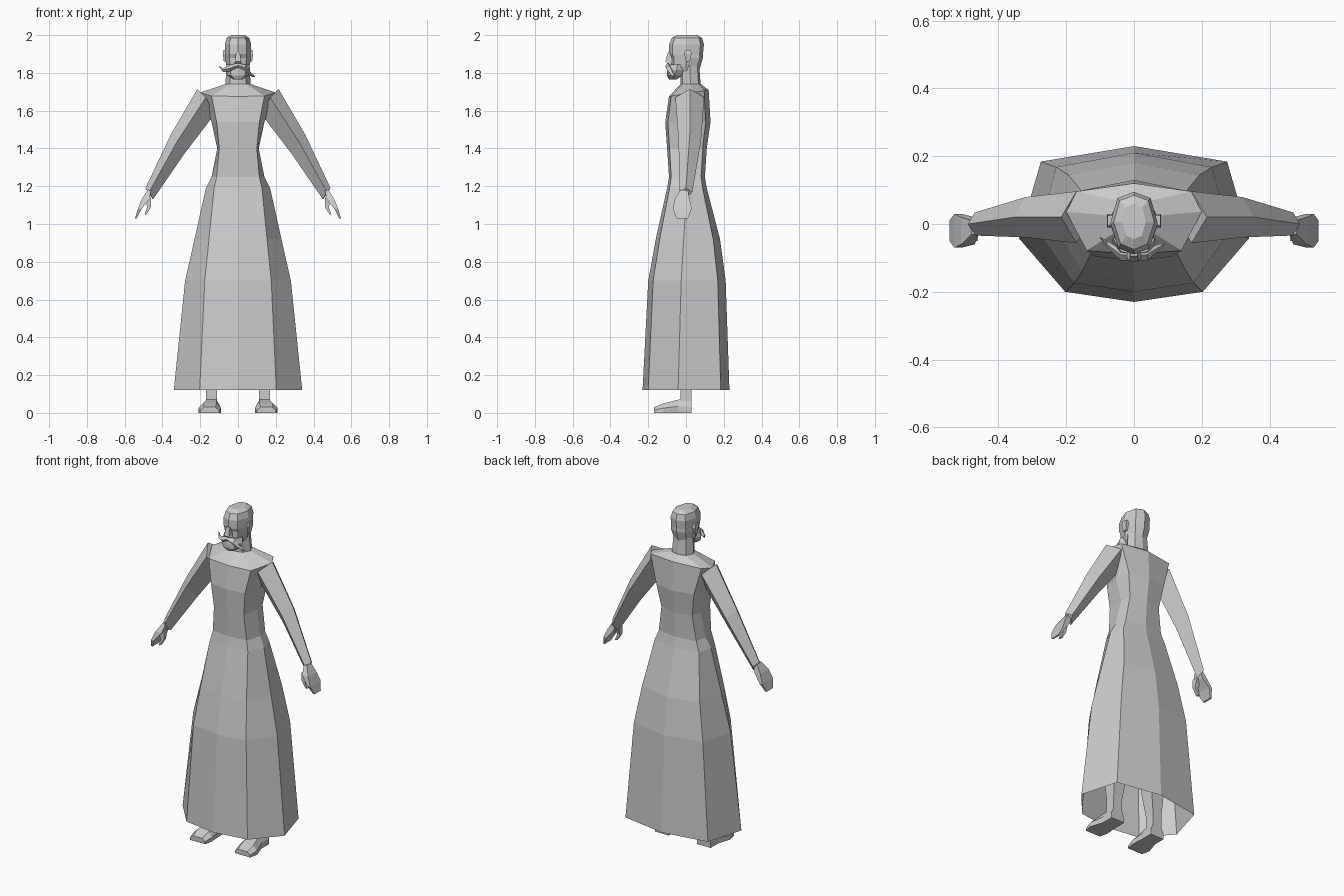
import bpy
import bmesh
from mathutils import Vector

cube = bpy.data.objects.get("Cube")
if cube:
    bpy.data.objects.remove(cube, do_unlink=True)

GREY = (0.6, 0.6, 0.6, 1)
grey = bpy.data.materials.new("plain grey")
grey.use_nodes = True
grey.diffuse_color = GREY
grey.node_tree.nodes["Principled BSDF"].inputs["Base Color"].default_value = GREY


def loft(name, rings, open_start=False, side=1):
    """Skin a list of equal-length point rings into a flat-shaded mesh."""
    bm = bmesh.new()
    loops = [[bm.verts.new((side * x, y, z)) for x, y, z in ring] for ring in rings]
    for low, high in zip(loops, loops[1:]):
        for i in range(len(low)):
            j = (i + 1) % len(low)
            bm.faces.new((low[i], low[j], high[j], high[i]))
    if not open_start:
        bm.faces.new(loops[0])
    bm.faces.new(loops[-1])
    bmesh.ops.recalc_face_normals(bm, faces=bm.faces)
    mesh = bpy.data.meshes.new(name)
    bm.to_mesh(mesh)
    bm.free()
    mesh.materials.append(grey)
    obj = bpy.data.objects.new(name, mesh)
    bpy.context.collection.objects.link(obj)


def both_sides(name, rings):
    """Build a part on the left and its mirror image on the right."""
    for label, side in (("left_", 1), ("right_", -1)):
        loft(label + name, rings, side=side)


def mirrored(half):
    """Complete a ring from its +x half, which runs front centre to back centre."""
    return half + [(-x, y, z) for x, y, z in half[-2:0:-1]]


def box_ring(x, y, z, hx, hy):
    """Horizontal rectangle around a centre, given its half sizes."""
    return [(x + sx * hx, y + sy * hy, z) for sx, sy in ((-1, -1), (1, -1), (1, 1), (-1, 1))]


def oval(z, width, front, back):
    """Eight-sided section for the head, neck, beard and collar."""
    depth = back - front
    return mirrored([(0, front, z),
                     (width * 0.65, front + depth * 0.1, z),
                     (width, front + depth * 0.5, z),
                     (width * 0.7, back - depth * 0.1, z),
                     (0, back, z)])


def robe_section(z, width, front, back, tilt=0):
    """Eight-sided robe section: wide skirts taper in front, narrow waists turn boxy."""
    half = [(0, front),
            (0.05 + 0.45 * width, front * 0.87),
            (width, 0.05 - 0.27 * width + tilt * 0.25),
            (0.02 + 0.75 * width, back * 0.8),
            (0, back)]
    return mirrored([(x, y, z + tilt * y) for x, y in half])


def sleeve_section(x, y, z, size):
    """Diamond with outer, front, under and back corners."""
    reach = size * 1.7
    return [(x + size, y, z + size), (x, y - reach, z),
            (x - size, y, z - size * 2), (x, y + reach, z)]


def shoe_section(y, x, width, top):
    """Flat-soled section with bevelled upper edges."""
    half = [(width, 0), (width, top / 2), (width * 0.6, top)]
    return ([(x + w, y, z) for w, z in half]
            + [(x - w, y, z) for w, z in reversed(half)])


# Robe, open at the hem and closed by sloping shoulders and a collar
robe = [robe_section(*row) for row in (
    (0.12, 0.34, -0.23, 0.23),
    (0.7, 0.28, -0.2, 0.21),
    (0.92, 0.23, -0.16, 0.18),
    (1.19, 0.17, -0.1, 0.11),
    (1.25, 0.14, -0.09, 0.1),
    (1.4, 0.11, -0.1, 0.11),
    (1.54, 0.14, -0.11, 0.13),
    (1.69, 0.2, -0.09, 0.12, 0.16),
)]
loft("robe", robe + [oval(1.74, 0.07, -0.03, 0.08)], open_start=True)

# Sleeves from shoulder over elbow to cuff
both_sides("sleeve", [sleeve_section(*row) for row in (
    (0.17, 0.02, 1.67, 0.045),
    (0.32, 0.02, 1.44, 0.035),
    (0.47, 0, 1.17, 0.02),
)])

# Hands with curled fingers and a thumb
both_sides("hand", [box_ring(*row) for row in (
    (0.47, -0.01, 1.18, 0.01, 0.02),
    (0.49, -0.02, 1.13, 0.02, 0.04),
    (0.52, -0.02, 1.08, 0.01, 0.05),
    (0.54, -0.02, 1.03, 0.005, 0.03),
)])
both_sides("thumb", [box_ring(*row) for row in (
    (0.48, -0.03, 1.14, 0.02, 0.02),
    (0.47, -0.04, 1.09, 0.01, 0.01),
    (0.49, -0.04, 1.05, 0.005, 0.01),
)])

# Legs under the robe, and shoes
both_sides("leg", [box_ring(x, 0, z, r, r) for x, z, r in (
    (0.14, 0.03, 0.03), (0.14, 0.14, 0.03), (0.13, 0.35, 0.05), (0.12, 0.5, 0.04), (0.1, 0.95, 0.07))])
both_sides("shoe", [shoe_section(*row) for row in (
    (0.03, 0.14, 0.045, 0.07),
    (-0.04, 0.14, 0.045, 0.07),
    (-0.12, 0.15, 0.06, 0.05),
    (-0.17, 0.15, 0.05, 0.03),
)])

# Neck and bald head
loft("neck", [oval(1.7, 0.07, -0.03, 0.08), oval(1.84, 0.06, -0.03, 0.07)])
loft("head", [oval(*row) for row in (
    (1.79, 0.045, -0.05, 0.06),
    (1.83, 0.06, -0.08, 0.075),
    (1.88, 0.07, -0.08, 0.09),
    (1.9, 0.07, -0.09, 0.09),
    (1.95, 0.07, -0.09, 0.095),
    (1.985, 0.06, -0.075, 0.085),
    (2, 0.035, -0.045, 0.06),
)])

# Nose, narrow at the bridge, and ears
loft("nose", [box_ring(0, -0.09, z, w, d) for z, w, d in (
    (1.85, 0.02, 0.01), (1.86, 0.015, 0.02), (1.91, 0.01, 0.005))])
both_sides("ear", [box_ring(0.07, 0.01, z, r / 2, r) for z, r in (
    (1.86, 0.01), (1.9, 0.02), (1.92, 0.015))])

# Beard
loft("beard", [oval(*row) for row in (
    (1.765, 0.025, -0.09, -0.05),
    (1.785, 0.055, -0.1, -0.02),
    (1.815, 0.065, -0.1, 0),
    (1.845, 0.06, -0.09, 0),
)])


# Moustache halves sweep from the lip to uneven tips: one up, one down
def moustache(name, side, bend, tip):
    path = [((0, -0.095, 1.84), 0.013), ((side * 0.04, -0.09, 1.825), 0.017),
            (bend, 0.01), (tip, 0.002)]
    loft(name, [[Vector(centre) + Vector((0, dy, dz)) * radius
                 for dy, dz in ((-1, 0), (0, 1), (1, 0), (0, -1))]
                for centre, radius in path])


moustache("left_moustache", 1, (0.07, -0.07, 1.79), (0.09, -0.06, 1.78))
moustache("right_moustache", -1, (-0.08, -0.06, 1.815), (-0.1, -0.04, 1.835))
